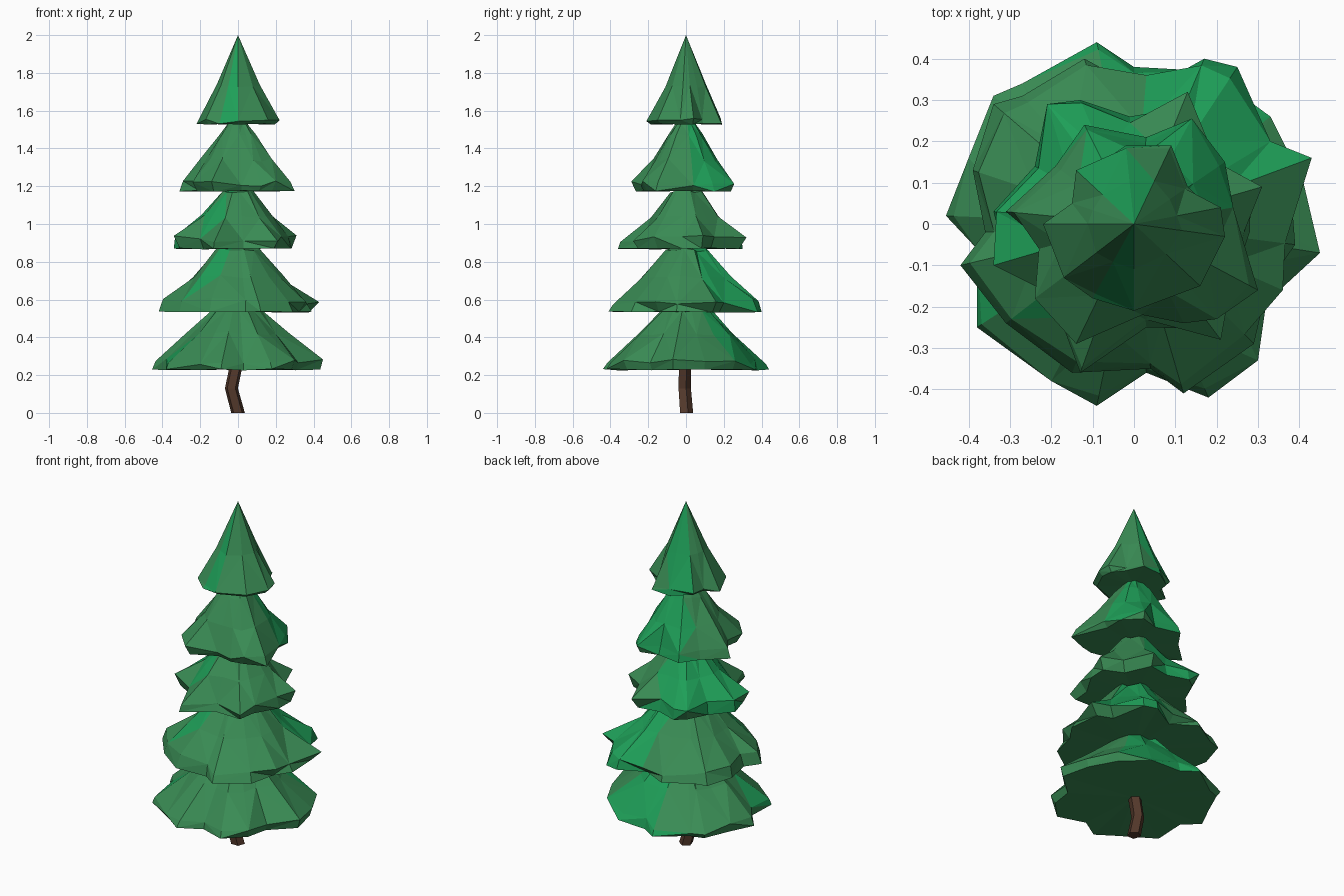
import bpy, bmesh, math, random

if "Cube" in bpy.data.objects:
    bpy.data.objects.remove(bpy.data.objects["Cube"])

random.seed(11)


def srgb(r, g, b):
    lin = lambda c: c / 12.92 if c <= 0.04045 else ((c + 0.055) / 1.055) ** 2.4
    return tuple(lin(v / 255) for v in (r, g, b)) + (1.0,)


def material(name, rgb):
    m = bpy.data.materials.new(name)
    m.diffuse_color = srgb(*rgb)
    m.use_nodes = True
    m.node_tree.nodes["Principled BSDF"].inputs["Base Color"].default_value = m.diffuse_color
    return m


needle = material("muted green", (57, 139, 84))
fresh = material("bright green", (30, 159, 88))
bark = material("brown bark", (84, 57, 43))


def finish(name, bm, mats):
    bmesh.ops.recalc_face_normals(bm, faces=bm.faces[:])
    me = bpy.data.meshes.new(name)
    bm.to_mesh(me)
    bm.free()
    for m in mats:
        me.materials.append(m)
    ob = bpy.data.objects.new(name, me)
    bpy.context.collection.objects.link(ob)


def skin(bm, rings):
    # Join neighbouring rings with triangles, flipping the diagonal each step
    n = len(rings[0])
    for k, (a, b) in enumerate(zip(rings, rings[1:])):
        for i in range(n):
            j = (i + 1) % n
            if (i + k) % 2:
                bm.faces.new((a[i], a[j], b[j]))
                bm.faces.new((a[i], b[j], b[i]))
            else:
                bm.faces.new((a[i], a[j], b[i]))
                bm.faces.new((a[j], b[j], b[i]))


def fan(bm, ring, co):
    c = bm.verts.new(co)
    for i in range(len(ring)):
        bm.faces.new((ring[i], ring[(i + 1) % len(ring)], c))


def tier(name, outline, z0, lip, tuck, rings, tip, sectors):
    """Jagged skirt: ragged lip tucked in below, rounder rings above, closed tip.
    sectors (from deg, to deg, lowest z) carry the fresh growth."""
    bm = bmesh.new()
    pol = [(math.atan2(y, x), math.hypot(x, y)) for x, y in outline]
    mean = sum(r for _, r in pol) / len(pol)
    low, high = [], []
    for a, r in pol:
        t = random.uniform(tuck, 1.0)
        far = t > 0.5 + 0.5 * tuck          # point reaches out at the bottom edge
        s, u = (1.0, random.uniform(0.92, 0.98)) if far else (t, 1.0)
        low.append(bm.verts.new((r * s * math.cos(a), r * s * math.sin(a),
                                 z0 + random.uniform(0, 0.008))))
        high.append(bm.verts.new((r * u * math.cos(a), r * u * math.sin(a),
                                  z0 + lip * random.uniform(0.6, 1.2))))
    layers = [low, high]
    # rounder rings towards the neck
    for rad, z in rings:
        row = []
        for a, r in pol:
            q = rad * (0.65 + 0.35 * r / mean) * random.uniform(0.95, 1.06)
            row.append(bm.verts.new((q * math.cos(a), q * math.sin(a),
                                     z + random.uniform(-0.01, 0.01))))
        layers.append(row)
    skin(bm, layers)
    fan(bm, layers[-1], (0, 0, tip))
    fan(bm, low, (0, 0, z0 + 0.005))
    bmesh.ops.recalc_face_normals(bm, faces=bm.faces[:])
    for f in bm.faces:
        c = f.calc_center_median()
        ang = math.degrees(math.atan2(c.y, c.x)) % 360
        if f.normal.z > -0.3 and any(p <= ang <= q and c.z > z for p, q, z in sectors):
            f.material_index = 1
    finish(name, bm, (needle, fresh))


# Foliage tiers from the ground up
tier("bottom_branches",
     [(0.45, -0.07), (0.41, 0.10), (0.33, 0.26), (0.18, 0.37), (0.0, 0.38), (-0.09, 0.44),
      (-0.27, 0.34), (-0.34, 0.31), (-0.40, 0.16), (-0.455, 0.02), (-0.38, -0.06),
      (-0.38, -0.25), (-0.20, -0.38), (-0.09, -0.44), (0.03, -0.36), (0.18, -0.42),
      (0.30, -0.33), (0.32, -0.19)],
     0.225, 0.05, 0.94, [(0.25, 0.42), (0.13, 0.54)], 0.56, [(45, 112, 0), (200, 216, 0)])

tier("lower_branches",
     [(0.39, -0.05), (0.43, 0.16), (0.33, 0.20), (0.25, 0.38), (0.17, 0.40), (0.03, 0.36),
      (-0.12, 0.40), (-0.27, 0.31), (-0.34, 0.29), (-0.39, 0.13), (-0.36, -0.02),
      (-0.42, -0.10), (-0.31, -0.24), (-0.15, -0.36), (0.04, -0.35), (0.12, -0.41),
      (0.29, -0.29), (0.36, -0.16)],
     0.53, 0.065, 0.87, [(0.24, 0.72), (0.115, 0.865)], 0.89, [(18, 92, 0), (222, 250, 0.66)])

tier("middle_branches",
     [(0.28, -0.02), (0.31, 0.09), (0.20, 0.15), (0.13, 0.32), (-0.01, 0.26), (-0.13, 0.30),
      (-0.21, 0.29), (-0.24, 0.14), (-0.34, 0.03), (-0.34, -0.10), (-0.20, -0.17),
      (-0.13, -0.36), (0.03, -0.25), (0.21, -0.28), (0.23, -0.17)],
     0.865, 0.065, 0.86, [(0.18, 1.04), (0.08, 1.175)], 1.19, [(80, 195, 0), (205, 238, 0)])

tier("upper_branches",
     [(0.24, 0.04), (0.22, 0.15), (0.14, 0.255), (0.03, 0.21), (-0.12, 0.24), (-0.19, 0.14),
      (-0.31, 0.03), (-0.23, -0.06), (-0.24, -0.18), (-0.14, -0.29), (0.02, -0.22),
      (0.12, -0.24), (0.20, -0.23), (0.30, -0.16)],
     1.17, 0.05, 0.88, [(0.18, 1.34), (0.095, 1.47), (0.05, 1.535)], 1.56, [(15, 130, 0)])

tier("top_branches",
     [(0.22, -0.03), (0.21, 0.04), (0.13, 0.09), (0.09, 0.19), (-0.02, 0.19), (-0.14, 0.13),
      (-0.15, 0.05), (-0.22, 0.0), (-0.17, -0.13), (-0.10, -0.18), (0.0, -0.21),
      (0.16, -0.15)],
     1.525, 0.03, 0.88, [(0.108, 1.73)], 2.0, [(78, 128, 0), (238, 271, 0)])

# Crooked trunk
bm = bmesh.new()
rows = []
for cx, cy, z, r in [(0.0, 0.0, 0, 0.038), (-0.035, -0.01, 0.13, 0.036), (-0.01, -0.008, 0.25, 0.036)]:
    rows.append([bm.verts.new((cx + r * math.cos(i * math.tau / 5 + 0.3),
                               cy + r * math.sin(i * math.tau / 5 + 0.3), z)) for i in range(5)])
for a, b in zip(rows, rows[1:]):
    for i in range(5):
        bm.faces.new((a[i], a[(i + 1) % 5], b[(i + 1) % 5], b[i]))
bm.faces.new(rows[0])
bm.faces.new(rows[-1])
finish("trunk", bm, (bark,))
